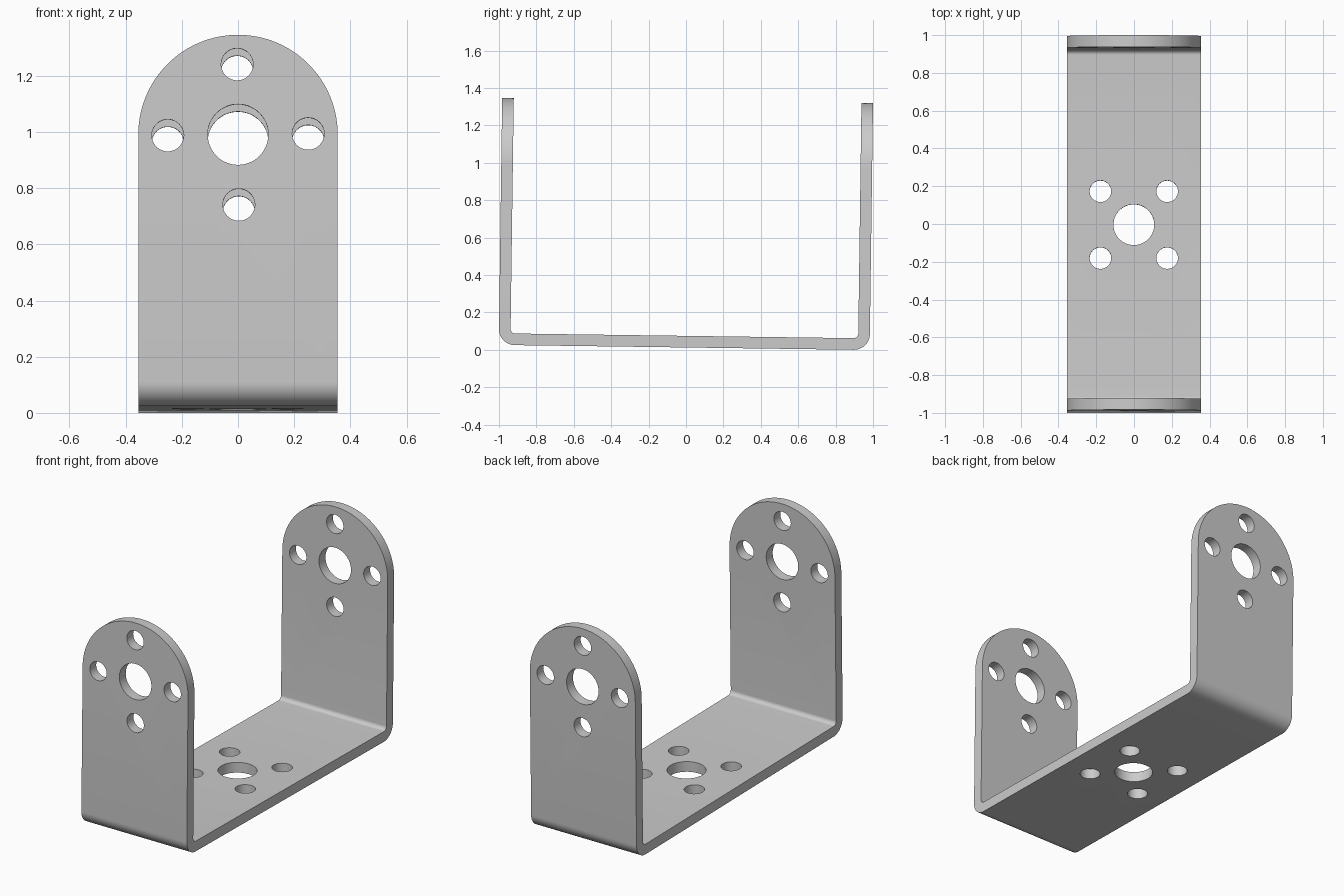
import bpy, bmesh, math
from mathutils import Vector

if "Cube" in bpy.data.objects:
    bpy.data.objects.remove(bpy.data.objects["Cube"])

HALF_W, HALF_L, H, T = 0.355, 0.9915, 1.32, 0.062
R_OUT, R_IN = 0.085, 0.025
HOLE_Z = H - HALF_W
TILT = 0.0137


def arc(cx, cy, r, a0, a1, n):
    return [(cx + r * math.cos(math.radians(a0 + (a1 - a0) * i / n)),
             cy + r * math.sin(math.radians(a0 + (a1 - a0) * i / n))) for i in range(n + 1)]


def prism(name, pts, axis, lo, hi):
    """Extrude a closed 2D outline along x, y or z from lo to hi."""
    place = {'x': lambda p, d: (d, p[0], p[1]),
             'y': lambda p, d: (p[0], d, p[1]),
             'z': lambda p, d: (p[0], p[1], d)}[axis]
    bm = bmesh.new()
    face = bm.faces.new([bm.verts.new(place(p, lo)) for p in pts])
    ext = bmesh.ops.extrude_face_region(bm, geom=[face])
    move = Vector(place((0, 0), hi - lo))
    bmesh.ops.translate(bm, vec=move, verts=[g for g in ext['geom'] if isinstance(g, bmesh.types.BMVert)])
    bmesh.ops.recalc_face_normals(bm, faces=bm.faces)
    me = bpy.data.meshes.new(name)
    bm.to_mesh(me)
    bm.free()
    ob = bpy.data.objects.new(name, me)
    bpy.context.collection.objects.link(ob)
    return ob


def cut(target, cutter, operation):
    mod = target.modifiers.new("cut", 'BOOLEAN')
    mod.object, mod.operation, mod.solver = cutter, operation, 'EXACT'
    cutter.hide_render = True
    bpy.context.view_layer.objects.active = target
    bpy.ops.object.modifier_apply(modifier=mod.name)
    bpy.data.objects.remove(cutter, do_unlink=True)


# U-shaped bent sheet, right half outline mirrored to the left
outer = [(0, 0)] + arc(HALF_L - R_OUT, R_OUT, R_OUT, -90, 0, 12) + [(HALF_L, H + 0.1)]
inner = [(HALF_L - T, H + 0.1)] + arc(HALF_L - T - R_IN, T + R_IN, R_IN, 0, -90, 10) + [(0, T)]
right = outer + inner
left = [(-y, z) for y, z in reversed(right) if y > 0]
bracket = prism("u_bracket", right + left, 'x', -0.5, 0.5)

# Round-topped silhouette trims both upright arms
arch = arc(0, HOLE_Z, HALF_W, 0, 180, 64) + [(-HALF_W, -0.5), (HALF_W, -0.5)]
cut(bracket, prism("arch_trim", arch, 'y', -2, 2), 'INTERSECT')


# Five-hole pattern: one large centre hole with four screw holes around it
def hole_pattern(cx, cy, turn, axis, lo, hi):
    spots = [(cx, cy, 0.108)]
    for k in range(4):
        a = turn + k * math.pi / 2
        spots.append((cx + 0.25 * math.cos(a), cy + 0.25 * math.sin(a), 0.057))
    for x, y, r in spots:
        cut(bracket, prism("hole_cutter", arc(x, y, r, 0, 360, 48)[:-1], axis, lo, hi), 'DIFFERENCE')


hole_pattern(0, HOLE_Z, 0.012, 'y', -2, 2)
hole_pattern(-0.001, 0.005, math.pi / 4, 'z', -0.5, 0.3)

# Plain grey metal
grey = bpy.data.materials.new("grey_metal")
grey.diffuse_color = (0.6, 0.6, 0.6, 1)
grey.use_nodes = True
grey.node_tree.nodes["Principled BSDF"].inputs["Base Color"].default_value = grey.diffuse_color
bracket.data.materials.clear()
bracket.data.materials.append(grey)

# Smooth bends and holes, and the slight backward tilt
bpy.ops.object.select_all(action='DESELECT')
bracket.select_set(True)
bpy.context.view_layer.objects.active = bracket
bpy.ops.object.shade_smooth_by_angle(angle=math.radians(30))
bracket.rotation_euler = (-TILT, 0, 0)
bracket.location = (0, -0.0095, 0.0125)
